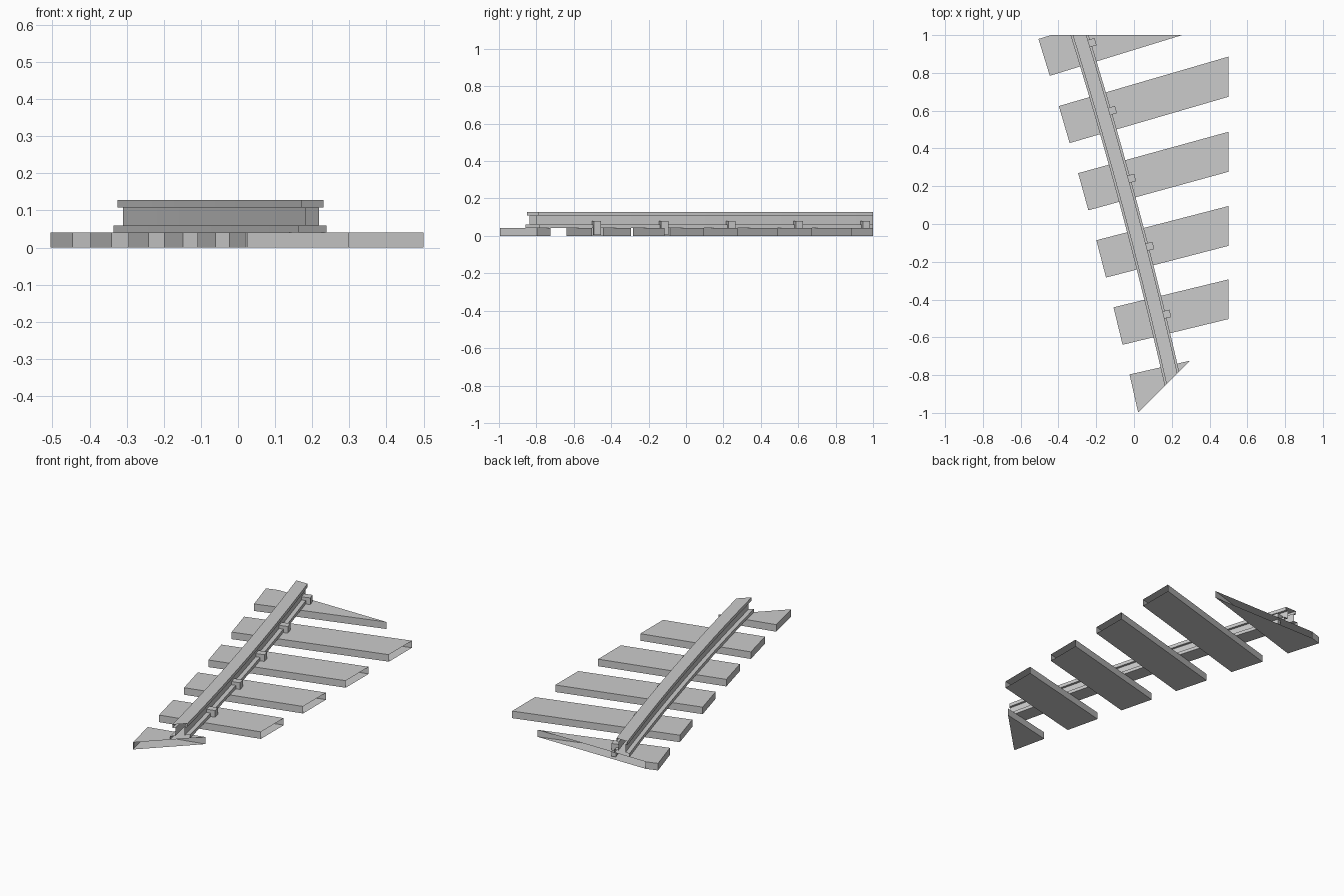
import bpy, bmesh
from mathutils import Vector

if "Cube" in bpy.data.objects:
    bpy.data.objects.remove(bpy.data.objects["Cube"])

STATIONS = [0.945 - 0.3587 * i for i in range(6)]   # sleeper positions along the rail


def frame(y):
    """Point, sideways and forward directions on the curved rail centreline."""
    u = y + 0.815
    slope = 0.228 + 0.0452 * u
    p = Vector((0.2 - 0.228 * u - 0.0226 * u * u, y, 0))
    fwd = Vector((-slope, 1, 0)).normalized()
    return p, Vector((fwd.y, -fwd.x, 0)), fwd


def sweep(bm, profile, rings, caps):
    """Loft a (side, z) profile through (point, side direction) rings."""
    loops = [[bm.verts.new(p + s * a + Vector((0, 0, z))) for a, z in profile]
             for p, s in rings]
    n = len(profile)
    for a, b in zip(loops, loops[1:]):
        for i in range(n):
            j = (i + 1) % n
            bm.faces.new((a[i], a[j], b[j], b[i]))
    if caps:
        bm.faces.new(loops[0][::-1])
        bm.faces.new(loops[-1])


def block(bm, profile, y, half):
    p, s, f = frame(y)
    sweep(bm, profile, [(p - f * half, s), (p + f * half, s)], True)


def finish(bm, name):
    """Trim to the tile boundary, leaving the cut ends open."""
    bmesh.ops.recalc_face_normals(bm, faces=bm.faces[:])
    for co, no in (((0, 1, 0), (0, 1, 0)), ((0.5, 0, 0), (1, 0, 0)),
                   ((1.021, 0, 0), (1, -1, 0))):
        bmesh.ops.bisect_plane(bm, geom=bm.verts[:] + bm.edges[:] + bm.faces[:],
                               plane_co=co, plane_no=Vector(no).normalized(),
                               clear_outer=True, dist=1e-5)
    if bm.faces:
        me = bpy.data.meshes.new(name)
        bm.to_mesh(me)
        bpy.context.collection.objects.link(bpy.data.objects.new(name, me))
    bm.free()


# Curved I-section rail
half_section = [(0.0455, 0.041), (0.0455, 0.06), (0.021, 0.06), (0.021, 0.108),
                (0.0345, 0.108), (0.0345, 0.128)]
section = half_section + [(-a, z) for a, z in reversed(half_section)]
bm = bmesh.new()
sweep(bm, section, [frame(-1.1 + 0.2 * i)[:2] for i in range(13)], False)
finish(bm, "rail")

# Sleepers, square to the rail
plank = [(-0.214, 0), (1.2, 0), (1.2, 0.041), (-0.214, 0.041)]
for i, y in enumerate(STATIONS):
    bm = bmesh.new()
    block(bm, plank, y, 0.102)
    finish(bm, f"sleeper_{i + 1}")

# Hooked spikes holding the rail foot
hook = [(0.0465, 0.005), (0.071, 0.005), (0.071, 0.08), (0.023, 0.08),
        (0.023, 0.061), (0.0465, 0.061)]
for i, y in enumerate(STATIONS):
    bm = bmesh.new()
    block(bm, hook, y, 0.02)
    finish(bm, f"spike_{i + 1}")
